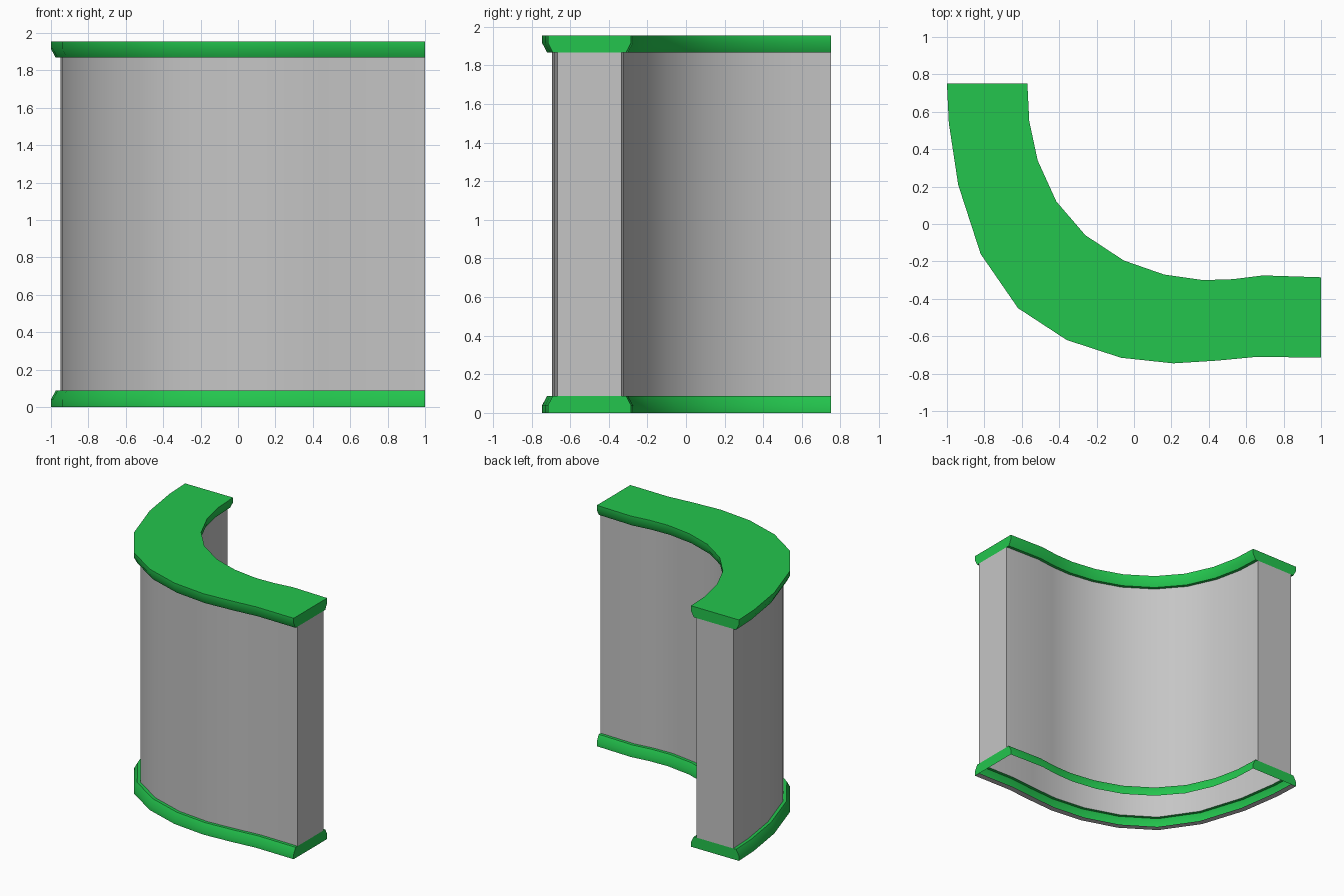
import bpy
import bmesh
import math
from mathutils import Vector

cube = bpy.data.objects.get("Cube")
if cube:
    bpy.data.objects.remove(cube, do_unlink=True)


def material(name, colour):
    mat = bpy.data.materials.new(name)
    mat.use_nodes = True
    mat.diffuse_color = colour
    mat.node_tree.nodes["Principled BSDF"].inputs["Base Color"].default_value = colour
    return mat


green = material("green", (0.017, 0.56, 0.075, 1))
grey = material("grey", (0.56, 0.56, 0.56, 1))

# Plan of the bend: outer and inner edges of the trim
OUTER = [(-1, .75), (-.99, .54), (-.94, .21), (-.82, -.16), (-.62, -.45), (-.36, -.62),
         (-.07, -.715), (.21, -.745), (.45, -.73), (.66, -.71), (1, -.715)]
INNER = [(-.57, .75), (-.56, .55), (-.515, .34), (-.415, .12), (-.26, -.06), (-.055, -.195),
         (.16, -.27), (.37, -.3), (.53, -.295), (.69, -.275), (1, -.285)]
INSET = 0.05
LOW, HIGH, TOP = 0.087, 1.868, 1.955


def shifted(line, amount):
    """Move a plan line sideways, keeping its two ends on the end planes."""
    pts = [Vector(p) for p in line]
    last = len(pts) - 1
    result = []
    for i, p in enumerate(pts):
        t = (pts[min(i + 1, last)] - pts[max(i - 1, 0)]).normalized()
        n = Vector((-t.y, t.x))
        if i == 0:
            n = Vector((1, 0))
        elif i == last:
            n = Vector((0, 1))
        result.append(p + n * amount)
    return result


def outline(inset):
    return shifted(OUTER, inset) + shifted(INNER, -inset)[::-1]


def finish(name, bm, mat):
    mesh = bpy.data.meshes.new(name)
    bm.to_mesh(mesh)
    bm.free()
    mesh.materials.append(mat)
    obj = bpy.data.objects.new(name, mesh)
    bpy.context.collection.objects.link(obj)
    bpy.ops.object.select_all(action='DESELECT')
    obj.select_set(True)
    bpy.context.view_layer.objects.active = obj
    bpy.ops.object.shade_smooth_by_angle(angle=math.radians(30))
    return obj


def loft(name, levels, mat, cap=False):
    """Skin the plan through (height, inset) levels."""
    bm = bmesh.new()
    rings = [[bm.verts.new((p.x, p.y, z)) for p in outline(inset)] for z, inset in levels]
    count = len(rings[0])
    ends = (len(OUTER) - 1, count - 1)
    for k in range(len(rings) - 1):
        a, b = rings[k], rings[k + 1]
        flat = levels[k][0] == levels[k + 1][0]
        for i in range(count):
            if flat and i in ends:
                continue
            j = (i + 1) % count
            bm.faces.new((a[i], a[j], b[j], b[i]))
    if cap:
        r = rings[-1]
        for i in range(len(OUTER) - 1):
            bm.faces.new((r[i], r[i + 1], r[count - 2 - i], r[count - 1 - i]))
    return finish(name, bm, mat)


# Wall shell, open underneath
loft("curved_wall", [(LOW, INSET), (HIGH, INSET)], grey)

# Bevelled trims
loft("bottom_trim", [(0, 0), (0.04, 0), (LOW, 0.025), (LOW, INSET)], green)
loft("top_trim", [(HIGH, INSET), (HIGH, 0.025), (1.915, 0), (TOP, 0)], green, cap=True)

# Narrow lip under the outer edge
bm = bmesh.new()
edge = [bm.verts.new((x, y, 0)) for x, y in OUTER]
back = [bm.verts.new((p.x, p.y, 0)) for p in shifted(OUTER, INSET)]
for i in range(len(edge) - 1):
    bm.faces.new((edge[i], back[i], back[i + 1], edge[i + 1]))
finish("bottom_lip", bm, grey)
